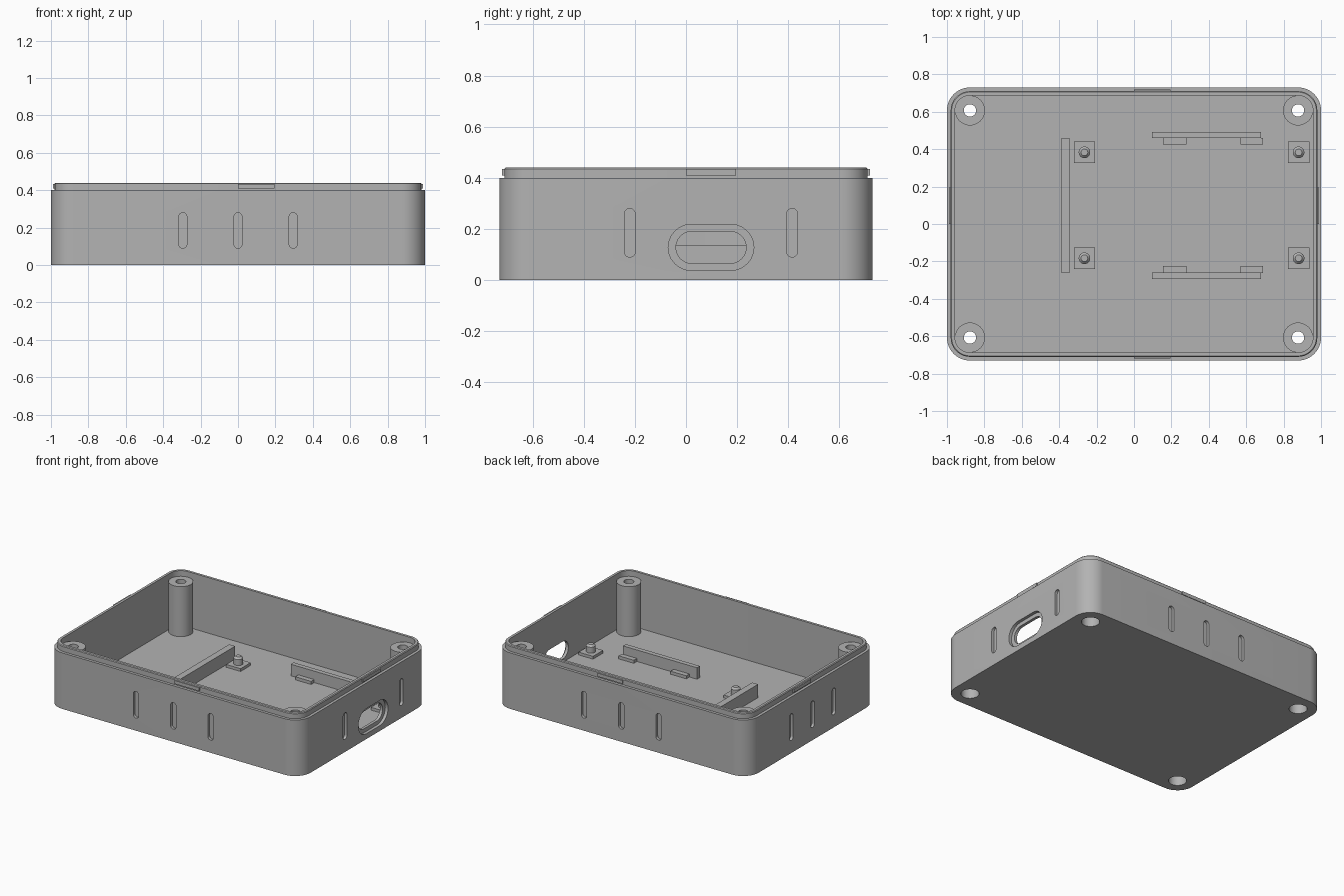
import bpy, bmesh, math
from mathutils import Matrix, Vector

default = bpy.data.objects.get("Cube")
if default:
    bpy.data.objects.remove(default, do_unlink=True)

grey = bpy.data.materials.new("plain grey")
grey.use_nodes = True
colour = (0.45, 0.45, 0.45, 1)
grey.diffuse_color = colour
grey.node_tree.nodes["Principled BSDF"].inputs["Base Color"].default_value = colour

HX, HY, RADIUS = 1.0, 0.73, 0.123
FLOOR, SHOULDER, RIM = 0.043, 0.40, 0.44
WALL, LIP = 0.043, 0.02
SINK = 0.01


def finish(name, bm):
    bmesh.ops.recalc_face_normals(bm, faces=bm.faces)
    mesh = bpy.data.meshes.new(name)
    bm.to_mesh(mesh)
    bm.free()
    mesh.materials.append(grey)
    obj = bpy.data.objects.new(name, mesh)
    bpy.context.collection.objects.link(obj)
    return obj


def activate(obj):
    bpy.ops.object.select_all(action='DESELECT')
    obj.select_set(True)
    bpy.context.view_layer.objects.active = obj


def smooth(obj):
    activate(obj)
    bpy.ops.object.shade_smooth_by_angle(angle=math.radians(30))


def cut(target, cutter):
    activate(target)
    mod = target.modifiers.new("cut", 'BOOLEAN')
    mod.operation, mod.solver, mod.object = 'DIFFERENCE', 'EXACT', cutter
    bpy.ops.object.modifier_apply(modifier=mod.name)
    bpy.data.objects.remove(cutter, do_unlink=True)


def box(name, x0, x1, y0, y1, z0, z1):
    bm = bmesh.new()
    size = Matrix.Diagonal((x1 - x0, y1 - y0, z1 - z0, 1))
    centre = Matrix.Translation(((x0 + x1) / 2, (y0 + y1) / 2, (z0 + z1) / 2))
    bmesh.ops.create_cube(bm, size=1, matrix=centre @ size)
    return finish(name, bm)


def ring(bm, inset, z, steps=14):
    """Rounded rectangle of vertices, inset from the outer wall."""
    verts = []
    corners = [(1, 1), (-1, 1), (-1, -1), (1, -1)]
    for i, (sx, sy) in enumerate(corners):
        for k in range(steps + 1):
            a = (i + k / steps) * math.pi / 2
            r = RADIUS - inset
            verts.append(bm.verts.new((sx * (HX - RADIUS) + r * math.cos(a),
                                       sy * (HY - RADIUS) + r * math.sin(a), z)))
    return verts


def bridge(bm, a, b):
    for i in range(len(a)):
        j = (i + 1) % len(a)
        bm.faces.new((a[i], a[j], b[j], b[i]))


def lathe(name, profile, x, y, closed=False, segments=40):
    """Turn a (radius, z) profile round a vertical axis."""
    bm = bmesh.new()
    rings = [[bm.verts.new((x + r * math.cos(i * math.tau / segments),
                            y + r * math.sin(i * math.tau / segments), z))
              for i in range(segments)] for r, z in profile]
    for a, b in zip(rings, rings[1:]):
        bridge(bm, a, b)
    if closed:
        bridge(bm, rings[-1], rings[0])
    else:
        bm.faces.new(rings[0])
        bm.faces.new(rings[-1])
    return finish(name, bm)


def stadium(name, place, side, width, height, depth):
    """Round-ended cutter reaching depth to either side of its place."""
    bm = bmesh.new()
    r, n = min(width, height) / 2, 12
    outline = []
    for half in range(2):
        for k in range(n + 1):
            a = (half + k / n) * math.pi
            sign = 1 - 2 * half
            if height > width:
                u, v = r * math.cos(a), r * math.sin(a) + sign * (height / 2 - r)
            else:
                u, v = r * math.sin(a) + sign * (width / 2 - r), r * math.cos(a)
            outline.append((u, v))
    along, out = (Vector((1, 0, 0)), Vector((0, 1, 0)))
    if side == 'x':
        along, out = out, along
    up = Vector((0, 0, 1))
    ends = [[bm.verts.new(Vector(place) + along * u + up * v + out * d)
             for u, v in outline] for d in (-depth, depth)]
    bridge(bm, *ends)
    for end in ends:
        bm.faces.new(end)
    return finish(name, bm)


# Open case: outer wall, shoulder, lip, inner wall and floor
bm = bmesh.new()
levels = [(0, 0), (0, SHOULDER), (LIP, SHOULDER), (LIP, RIM - 0.005),
          (LIP + 0.005, RIM), (WALL, RIM), (WALL, FLOOR)]
rings = [ring(bm, *level) for level in levels]
for a, b in zip(rings, rings[1:]):
    bridge(bm, a, b)
bm.faces.new(rings[0])
bm.faces.new(rings[-1])
case = finish("case", bm)

# Shallow grip grooves on all four walls
grooves = [((x, s * HY, 0.185), 'y') for s in (-1, 1) for x in (-0.295, 0, 0.295)]
grooves += [((-HX, y, 0.185), 'x') for y in (-0.24, 0, 0.24)]
grooves += [((HX, y, 0.185), 'x') for y in (-0.22, 0.415)]
for place, side in grooves:
    cut(case, stadium("groove_cutter", place, side, 0.043, 0.19, 0.02))

# Cable port with a stepped recess
port = (HX, 0.098, 0.128)
cut(case, stadium("port_recess_cutter", port, 'x', 0.335, 0.18, 0.022))
cut(case, stadium("port_hole_cutter", port, 'x', 0.275, 0.125, 0.1))

# Corner screw posts, counterbored from below
for sx in (-1, 1):
    for sy in (-1, 1):
        x, y = sx * (HX - RADIUS), sy * (HY - RADIUS - 0.0)
        cut(case, lathe("screw_cutter", [(0.059, -0.1), (0.059, 0.1)], x, y))
        smooth(lathe("screw_post", [(0.08, FLOOR - SINK), (0.08, SHOULDER),
                                    (0.033, SHOULDER), (0.033, 0.3),
                                    (0.059, 0.3), (0.059, FLOOR - SINK)],
                     x, y, closed=True))
smooth(case)

# Snap ridges on the lip
out = LIP - 0.009
for s in (-1, 1):
    ys = sorted((s * (HY - out), s * (HY - LIP - SINK)))
    xs = sorted((s * (HX - out), s * (HX - LIP - SINK)))
    box("snap_ridge", 0, 0.195, *ys, 0.41, 0.434)
    box("snap_ridge", *xs, 0, 0.195, 0.41, 0.434)

# Board stand-offs: square pad with a chamfered pin
for x in (-0.265, 0.88):
    for y in (-0.183, 0.383):
        h = 0.057
        box("standoff_pad", x - h, x + h, y - h, y + h, FLOOR - SINK, 0.063)
        smooth(lathe("standoff_pin", [(0.031, 0.055), (0.031, 0.105), (0.018, 0.118)],
                     x, y, segments=24))

# Divider and the two board rails with support tabs
box("divider", -0.39, -0.343, -0.258, 0.457, FLOOR - SINK, 0.138)
middle = 0.1
for s in (-1, 1):
    def span(a, b):
        return sorted((middle + s * a, middle + s * b))
    box("board_rail", 0.095, 0.68, *span(0.36, 0.393), FLOOR - SINK, 0.125)
    for x0, x1 in ((0.155, 0.28), (0.57, 0.69)):
        box("board_tab", x0, x1, *span(0.325, 0.361), FLOOR - SINK, 0.065)
